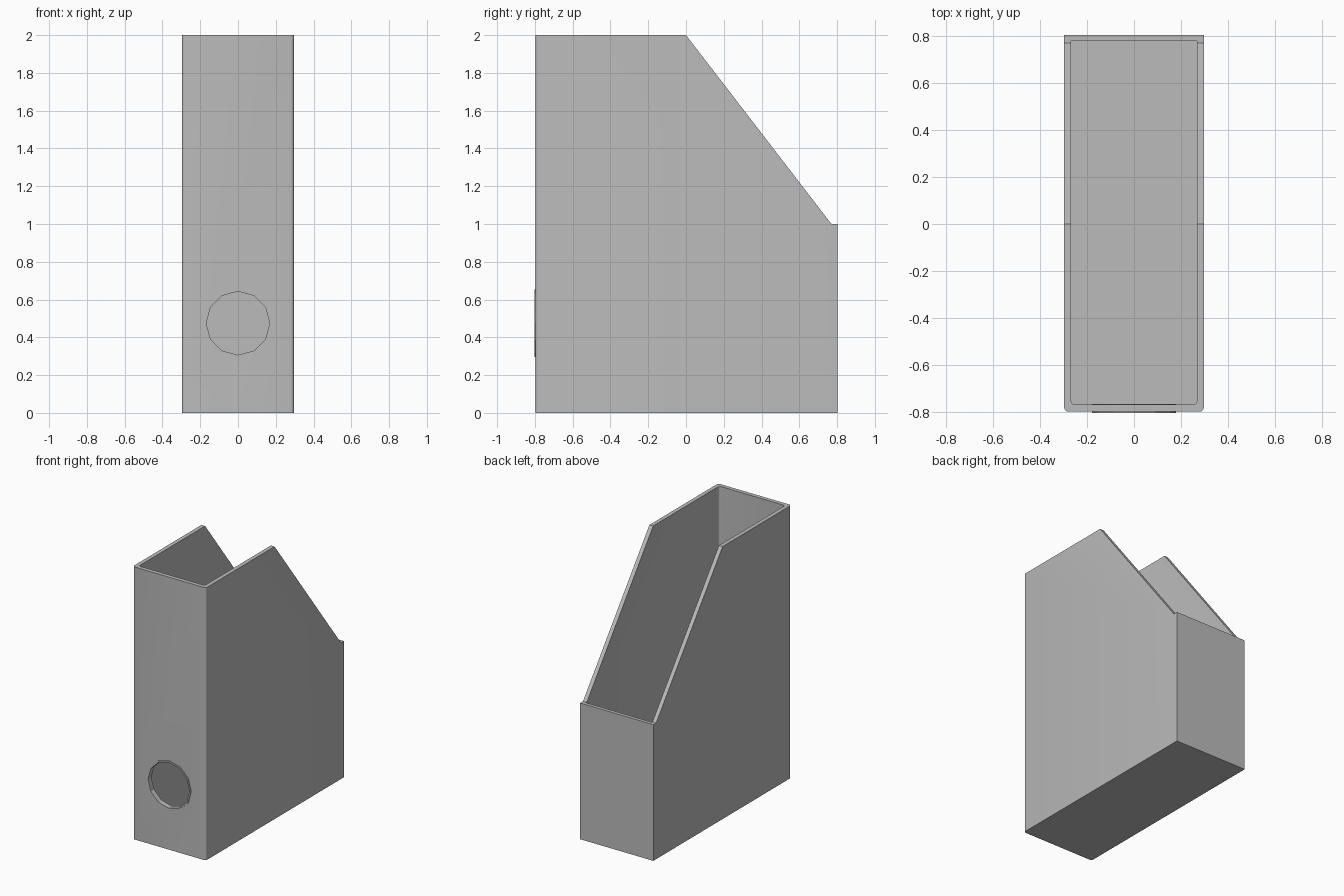
import bpy
import bmesh
from math import pi, sin, cos, radians
from mathutils import Vector

cube = bpy.data.objects.get("Cube")
if cube:
    bpy.data.objects.remove(cube)

FRONT, BACK, HALF, WALL = -0.797, 0.803, 0.297, 0.03
HOLE_Z = 0.475

grey = bpy.data.materials.new("grey plastic")
grey.use_nodes = True
colour = (0.5, 0.5, 0.5, 1)
grey.diffuse_color = colour
grey.node_tree.nodes["Principled BSDF"].inputs["Base Color"].default_value = colour


def prism(name, outline, offset):
    """Solid made by sweeping a closed outline along an offset."""
    bm = bmesh.new()
    face = bm.faces.new([bm.verts.new(p) for p in outline])
    swept = bmesh.ops.extrude_face_region(bm, geom=[face], use_keep_orig=True)
    moved = [v for v in swept["geom"] if isinstance(v, bmesh.types.BMVert)]
    bmesh.ops.translate(bm, verts=moved, vec=Vector(offset))
    bmesh.ops.recalc_face_normals(bm, faces=bm.faces)
    mesh = bpy.data.meshes.new(name)
    bm.to_mesh(mesh)
    bm.free()
    mesh.materials.append(grey)
    obj = bpy.data.objects.new(name, mesh)
    bpy.context.collection.objects.link(obj)
    return obj


def footprint(half, front, back, radius, z, steps=4):
    """Rectangle with its two front corners rounded."""
    points = [(half, back, z), (-half, back, z)]
    for side, start in ((-1, pi), (1, 1.5 * pi)):
        for i in range(steps + 1):
            a = start + i / steps * pi / 2
            points.append((side * (half - radius) + radius * cos(a),
                           front + radius + radius * sin(a), z))
    return points


def circle(radius, y):
    return [(radius * cos(i * pi / 6), y, HOLE_Z + radius * sin(i * pi / 6))
            for i in range(12)]


def cut(target, cutter):
    """Subtract the cutter, keep the result and discard the cutter."""
    cutter.hide_render = True
    mod = target.modifiers.new("cut", "BOOLEAN")
    mod.operation, mod.solver, mod.object = "DIFFERENCE", "EXACT", cutter
    bpy.context.view_layer.update()
    graph = bpy.context.evaluated_depsgraph_get()
    result = bpy.data.meshes.new_from_object(target.evaluated_get(graph))
    target.modifiers.clear()
    target.data = result
    bpy.data.objects.remove(cutter)


def smooth(obj):
    bpy.ops.object.select_all(action="DESELECT")
    obj.select_set(True)
    bpy.context.view_layer.objects.active = obj
    bpy.ops.object.shade_smooth_by_angle(angle=radians(29))


# Hollow case with rounded front corners
case = prism("case", footprint(HALF, FRONT, BACK, 0.018, 0), (0, 0, 2))
cut(case, prism("cavity", footprint(HALF - WALL, FRONT + WALL, BACK - 0.026, 0.015, WALL),
                (0, 0, 3)))

# Sloping opening down to the low back wall
slope = [(-1, -0.077, 2.1), (-1, 0.77, 1), (-1, 1, 1), (-1, 1, 2.1)]
cut(case, prism("slope_cutter", slope, (2, 0, 0)))

# Finger hole through the front wall
cut(case, prism("hole_cutter", circle(0.174, FRONT - 0.1), (0, 0.2, 0)))
smooth(case)

# Thin collar lining the hole
collar = prism("hole_collar", circle(0.179, FRONT - 0.006), (0, WALL + 0.008, 0))
cut(collar, prism("collar_cutter", circle(0.168, FRONT - 0.1), (0, 0.2, 0)))
smooth(collar)
